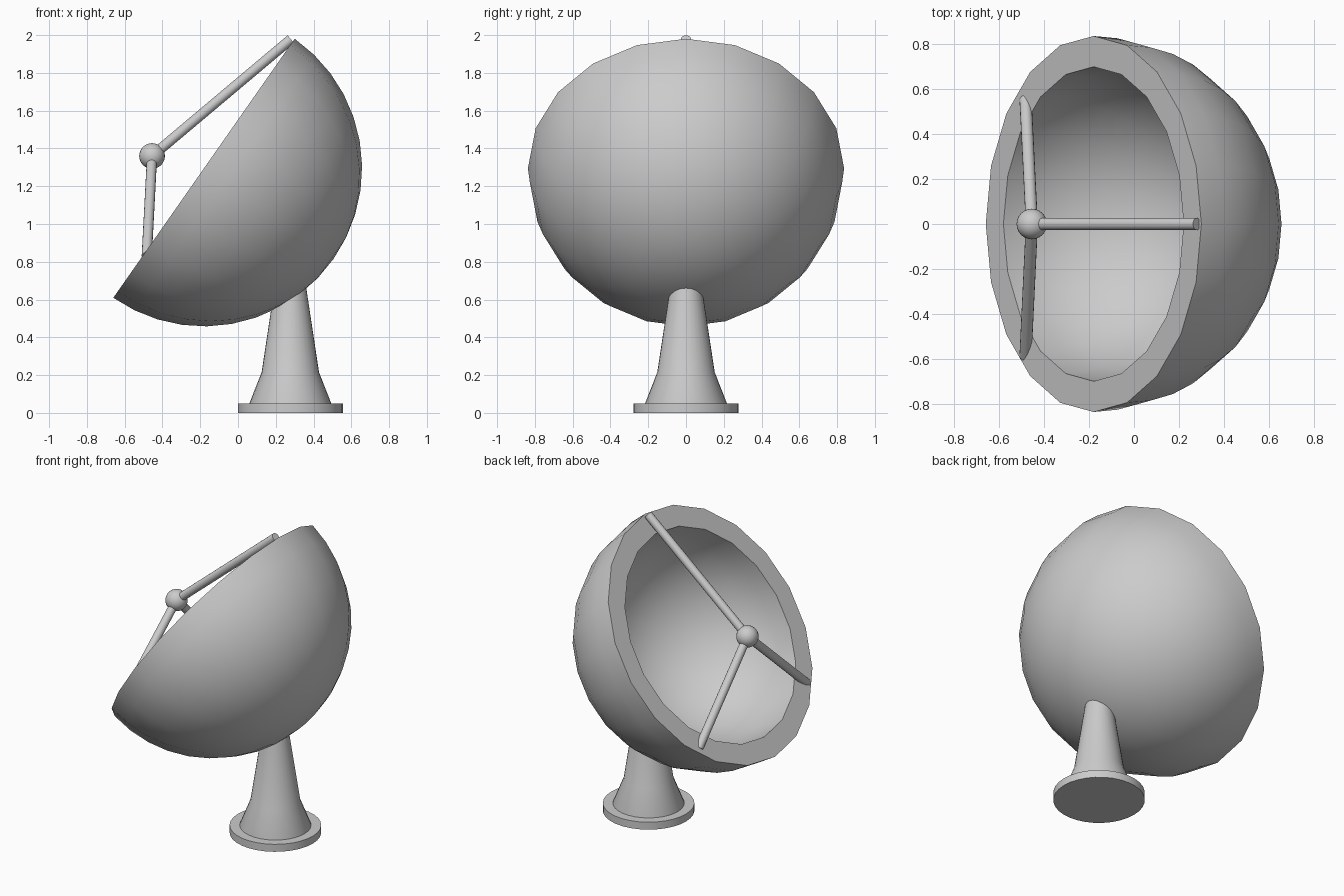
import bpy, bmesh
from math import radians, sin, cos, tau
from mathutils import Vector, Matrix

cube = bpy.data.objects.get("Cube")
if cube:
    bpy.data.objects.remove(cube, do_unlink=True)

GREY = (0.6, 0.6, 0.6, 1)
paint = bpy.data.materials.new("light grey")
paint.diffuse_color = GREY
paint.use_nodes = True
paint.node_tree.nodes["Principled BSDF"].inputs["Base Color"].default_value = GREY


def finish(name, bm, matrix):
    """Turn a bmesh into a smooth-shaded object with sharp corners."""
    bmesh.ops.recalc_face_normals(bm, faces=bm.faces)
    mesh = bpy.data.meshes.new(name)
    bm.to_mesh(mesh)
    bm.free()
    mesh.materials.append(paint)
    obj = bpy.data.objects.new(name, mesh)
    obj.matrix_world = matrix
    bpy.context.collection.objects.link(obj)
    bpy.ops.object.select_all(action="DESELECT")
    obj.select_set(True)
    bpy.context.view_layer.objects.active = obj
    bpy.ops.object.shade_smooth_by_angle(angle=radians(30))
    return obj


def lathe(name, profile, sides, matrix):
    """Revolve (radius, height) points around the local z axis."""
    bm = bmesh.new()
    verts = [bm.verts.new((r, 0, z)) for r, z in profile]
    edges = [bm.edges.new(pair) for pair in zip(verts, verts[1:])]
    bmesh.ops.spin(bm, geom=verts + edges, cent=(0, 0, 0), axis=(0, 0, 1),
                   angle=tau, steps=sides)
    bmesh.ops.remove_doubles(bm, verts=bm.verts, dist=0.0005)
    return finish(name, bm, matrix)


def arc(radius, rings=10):
    """Quarter circle from the rim down to the pole."""
    steps = [radians(90) * i / rings for i in range(rings + 1)]
    return [(radius * cos(a) if i < rings else 0, -radius * sin(a))
            for i, a in enumerate(steps)]


def strut(name, start, end, radius=0.027):
    """Round rod between two points."""
    start, end = Vector(start), Vector(end)
    along = end - start
    turn = along.to_track_quat("Z", "Y").to_matrix().to_4x4()
    bm = bmesh.new()
    bmesh.ops.create_cone(bm, cap_ends=True, segments=16, radius1=radius,
                          radius2=radius, depth=along.length)
    return finish(name, bm, Matrix.Translation((start + end) / 2) @ turn)


# Thick hemispherical bowl tilted up towards -x
tilt = Matrix.Translation((-0.18, 0, 1.295)) @ Matrix.Rotation(radians(-55), 4, "Y")
lathe("dish", arc(0.837) + arc(0.7)[::-1] + [(0.837, 0)], 20, tilt)

# Pedestal: flat foot, flared skirt and tapered column
stand = Matrix.Translation((0.277, 0, 0))
lathe("base_plate", [(0, 0), (0.278, 0), (0.278, 0.05), (0, 0.05)], 32, stand)
lathe("pedestal", [(0, 0.04), (0.217, 0.04), (0.217, 0.05), (0.152, 0.215),
                   (0.08, 0.69), (0, 0.69)], 32, stand)

# Receiver ball held in front of the bowl by three rods
hub = (-0.455, 0, 1.36)
bm = bmesh.new()
bmesh.ops.create_uvsphere(bm, u_segments=24, v_segments=16, radius=0.068)
finish("receiver", bm, Matrix.Translation(hub))
strut("upper_strut", hub, (0.28, 0, 1.978))
strut("left_strut", hub, (-0.483, 0.555, 0.83))
strut("right_strut", hub, (-0.483, -0.59, 0.83))
